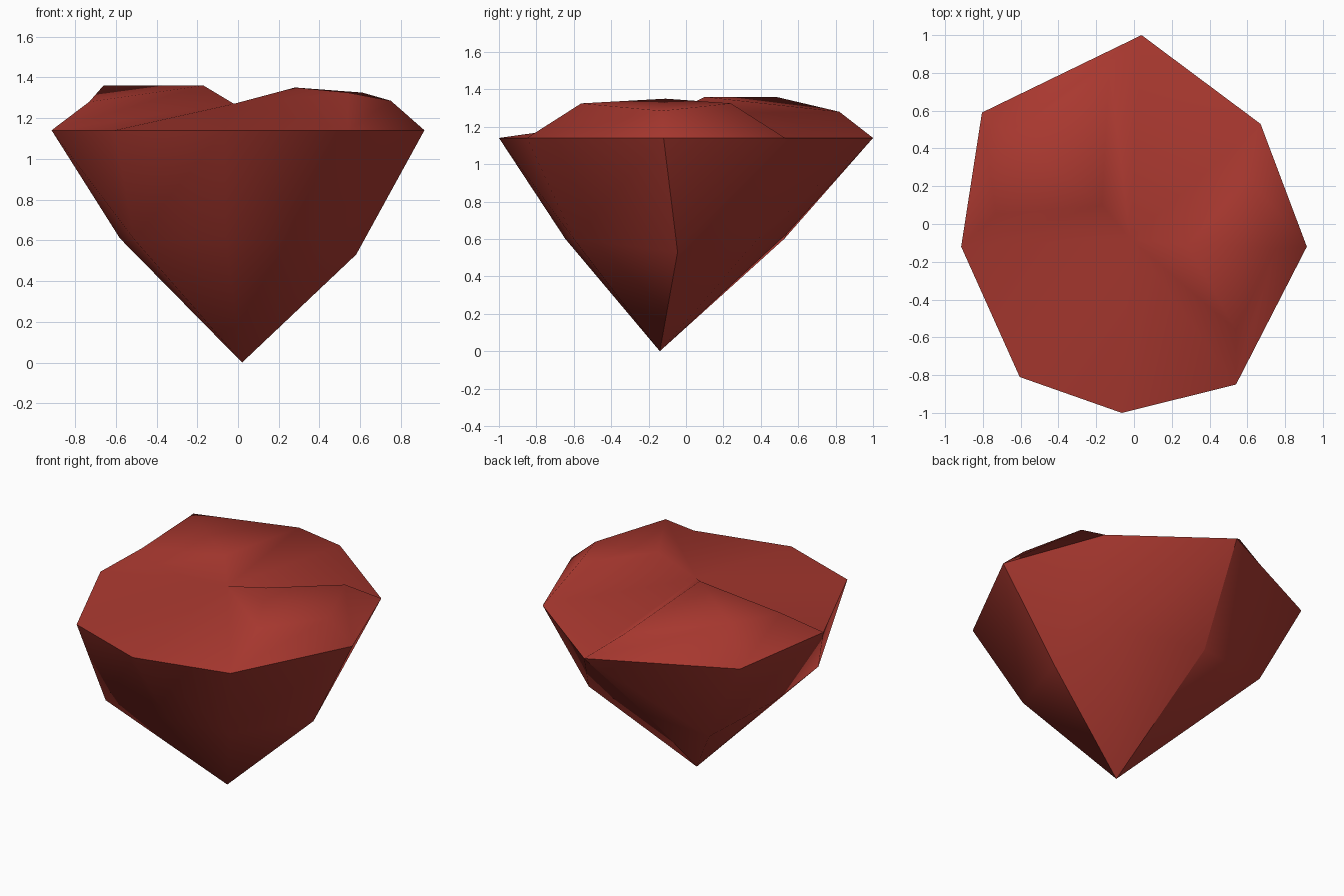
import bpy, bmesh

if "Cube" in bpy.data.objects:
    bpy.data.objects.remove(bpy.data.objects["Cube"])

# One flat red for the whole stone
red = bpy.data.materials.new("ruby red")
red.diffuse_color = (0.40, 0.040, 0.029, 1)
red.use_nodes = True
red.node_tree.nodes["Principled BSDF"].inputs["Base Color"].default_value = red.diffuse_color

GIRDLE_Z = 1.14
# Widest ring, counter-clockwise from the back point
GIRDLE = [(0.04, 1.0), (-0.805, 0.59), (-0.915, -0.12), (-0.605, -0.81),
          (-0.065, -1.0), (0.54, -0.85), (0.915, -0.12), (0.67, 0.53)]
# Ring halfway down, same order
WAIST = [(-0.095, 0.54, 0.63), (-0.535, 0.525, 0.6), (-0.58, -0.12, 0.61),
         (-0.51, -0.645, 0.605), (-0.06, -0.645, 0.6), (0.36, -0.6, 0.6),
         (0.58, -0.045, 0.53), (0.42, 0.41, 0.63)]
TIP = (0.02, -0.14, 0.0)
CENTRE = (-0.02, -0.08, 1.27)
SEAMS = (0, 2, 6)   # crisp creases running from girdle to tip
# Raised facets on the crown: first girdle index -> inset corners (centre corner first)
LOBES = {
    0: [(-0.17, 0.1, 1.36), (-0.13, 0.82, 1.28), (-0.66, 0.48, 1.36), (-0.73, 0.05, 1.28)],
    5: [(0.28, -0.11, 1.35), (0.54, -0.56, 1.325), (0.75, -0.13, 1.285), (0.61, 0.24, 1.325)],
}

bm = bmesh.new()
girdle = [bm.verts.new((x, y, GIRDLE_Z)) for x, y in GIRDLE]
waist = [bm.verts.new(p) for p in WAIST]
tip = bm.verts.new(TIP)
centre = bm.verts.new(CENTRE)
n = len(girdle)


def convex_quad(a, b, c, d):
    """Split a bent quad along the diagonal that bulges outward."""
    normal = (b.co - a.co).cross(c.co - a.co)
    if normal.z > 0:
        normal.negate()
    if normal.dot(d.co - a.co) > 0:
        bm.faces.new((a, b, d))
        bm.faces.new((b, c, d))
    else:
        bm.faces.new((a, b, c))
        bm.faces.new((a, c, d))


# Pavilion: girdle to waist to tip
for i in range(n):
    j = (i + 1) % n
    convex_quad(girdle[j], girdle[i], waist[i], waist[j])
    bm.faces.new((waist[j], waist[i], tip))

# Crown: raised lobes, with plain triangles between them
covered = set()
for start, pts in LOBES.items():
    outer = [centre] + [girdle[(start + k) % n] for k in range(3)]
    inner = [bm.verts.new(p) for p in pts]
    for k in range(4):
        m = (k + 1) % 4
        bm.faces.new((outer[k], outer[m], inner[m], inner[k]))
    bm.faces.new(inner)
    covered |= {start, start + 1}
for i in range(n):
    if i not in covered:
        bm.faces.new((centre, girdle[i], girdle[(i + 1) % n]))

bmesh.ops.recalc_face_normals(bm, faces=bm.faces)

# Smooth facets, with a crisp girdle and three crisp seams
for f in bm.faces:
    f.smooth = True
sharp = [(girdle[i], girdle[(i + 1) % n]) for i in range(n)]
for s in SEAMS:
    sharp += [(girdle[s], waist[s]), (waist[s], tip)]
for pair in sharp:
    bm.edges.get(pair).smooth = False

mesh = bpy.data.meshes.new("gemstone")
bm.to_mesh(mesh)
bm.free()
mesh.materials.append(red)
gem = bpy.data.objects.new("gemstone", mesh)
bpy.context.collection.objects.link(gem)
